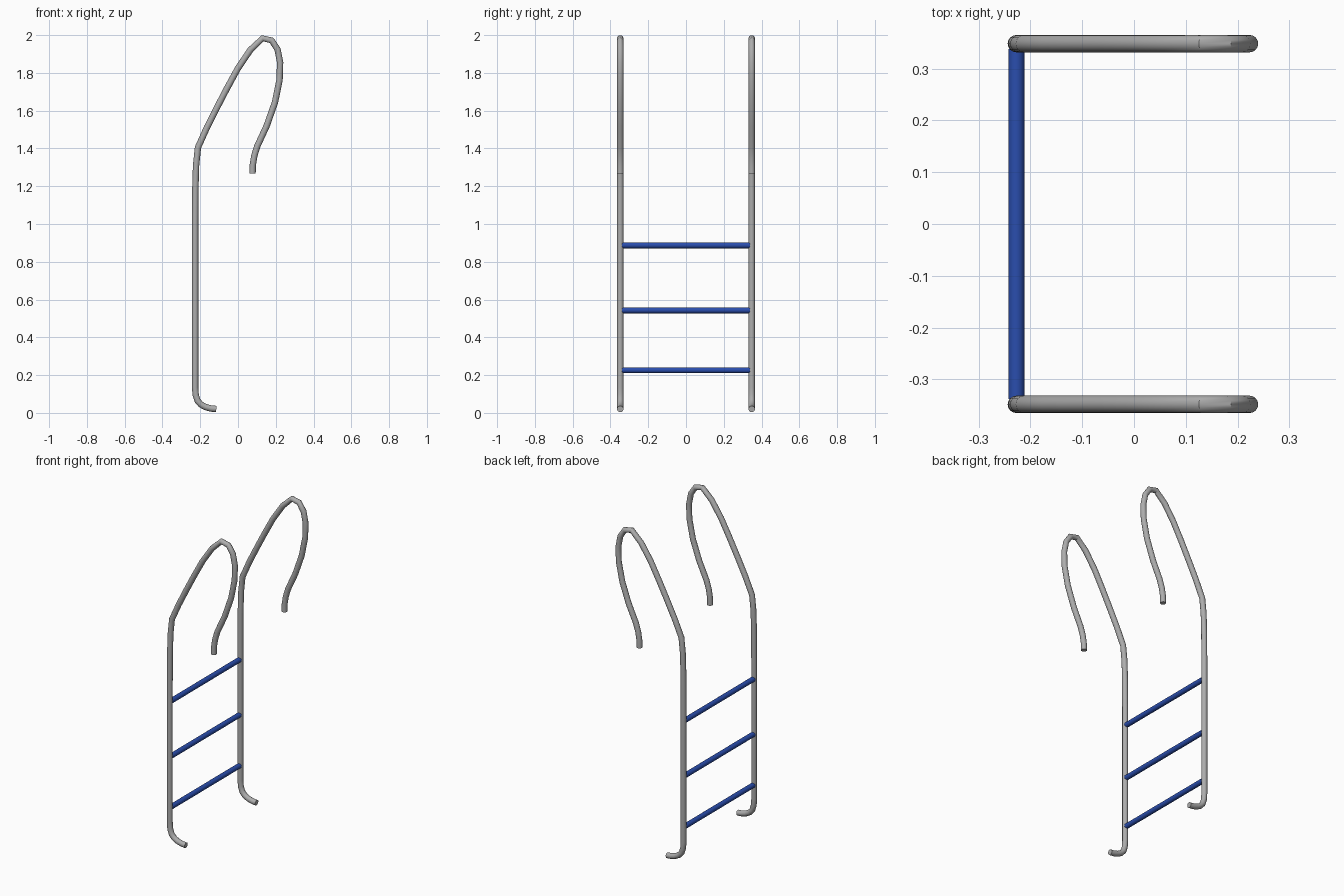
import bpy, math

if "Cube" in bpy.data.objects:
    bpy.data.objects.remove(bpy.data.objects["Cube"])

HALF = 0.348      # rail offset from centre
POST_X = -0.227
TUBE_R = 0.0168
RUNG_R = 0.0155


def material(name, rgb):
    m = bpy.data.materials.new(name)
    m.diffuse_color = (*rgb, 1)
    m.use_nodes = True
    m.node_tree.nodes["Principled BSDF"].inputs["Base Color"].default_value = m.diffuse_color
    return m


steel = material("steel grey", (0.42, 0.42, 0.42))
blue = material("rung blue", (0.023, 0.075, 0.42))

# Rail profile (x, z): foot hook, post, arched handrail, drooping end
PATH = [(-0.115, 0.0205), (-0.142, 0.023), (-0.172, 0.031), (-0.196, 0.044),
        (-0.214, 0.064), (-0.224, 0.095), (-0.227, 0.135), (-0.227, 1.0),
        (-0.226, 1.18), (-0.222, 1.31), (-0.212, 1.405),
        (-0.165, 1.51), (-0.112, 1.615), (-0.060, 1.715), (0.0, 1.825),
        (0.066, 1.922), (0.130, 1.983), (0.178, 1.972), (0.209, 1.925),
        (0.223, 1.855), (0.220, 1.763), (0.196, 1.645), (0.152, 1.52),
        (0.102, 1.412), (0.086, 1.36), (0.078, 1.31), (0.077, 1.267)]


def finish(ob, mat):
    ob.data.materials.clear()
    ob.data.materials.append(mat)
    bpy.ops.object.select_all(action='DESELECT')
    ob.select_set(True)
    bpy.context.view_layer.objects.active = ob
    bpy.ops.object.shade_smooth_by_angle(angle=math.radians(40))


def rail(name, y):
    cu = bpy.data.curves.new(name, 'CURVE')
    cu.dimensions = '3D'
    cu.bevel_depth = TUBE_R
    cu.bevel_resolution = 6
    cu.use_fill_caps = True
    sp = cu.splines.new('POLY')
    sp.points.add(len(PATH) - 1)
    for p, (x, z) in zip(sp.points, PATH):
        p.co = (x, y, z, 1)
    ob = bpy.data.objects.new(name, cu)
    bpy.context.collection.objects.link(ob)
    bpy.ops.object.select_all(action='DESELECT')
    ob.select_set(True)
    bpy.context.view_layer.objects.active = ob
    bpy.ops.object.convert(target='MESH')
    finish(bpy.context.object, steel)


# Two side rails
rail("front_rail", -HALF)
rail("back_rail", HALF)

# Three rungs between the posts
for name, z in (("lower_rung", 0.226), ("middle_rung", 0.543), ("upper_rung", 0.887)):
    bpy.ops.mesh.primitive_cylinder_add(vertices=24, radius=RUNG_R, depth=2 * 0.338,
                                        location=(POST_X, 0, z),
                                        rotation=(math.pi / 2, 0, 0))
    ob = bpy.context.object
    ob.name = name
    finish(ob, blue)
